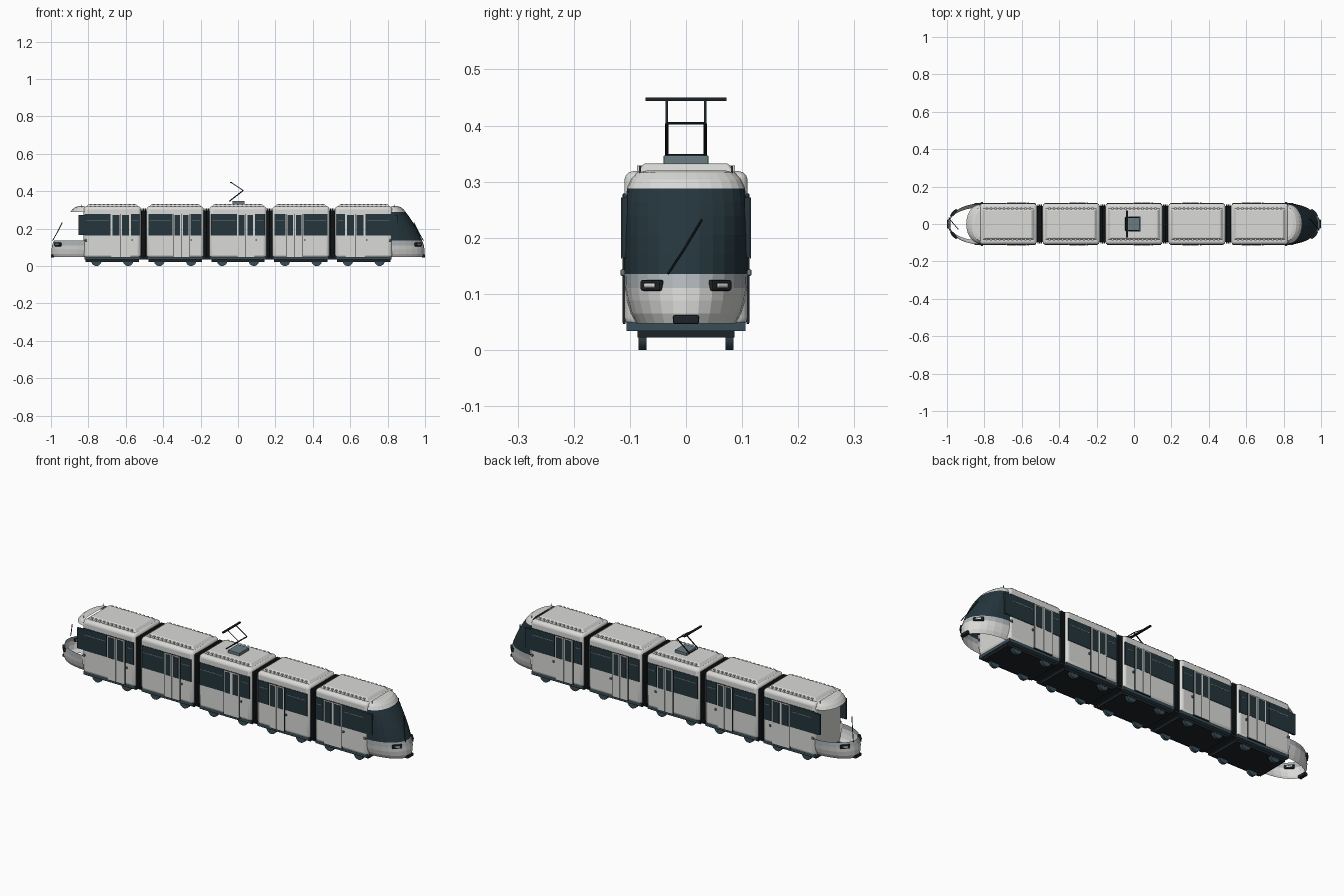
import bpy, bmesh, math
from mathutils import Vector, Matrix

if "Cube" in bpy.data.objects:
    bpy.data.objects.remove(bpy.data.objects["Cube"])


def material(name, r, g, b):
    m = bpy.data.materials.new(name)
    m.diffuse_color = (r, g, b, 1)
    m.use_nodes = True
    m.node_tree.nodes["Principled BSDF"].inputs["Base Color"].default_value = m.diffuse_color
    return m


WHITE = material("body white", .70, .70, .68)
GREY = material("band grey", .42, .46, .48)
GLASS = material("dark glass", .018, .036, .046)
BLACK = material("near black", .012, .017, .02)
SLATE = material("slate", .14, .20, .22)
TEAL = material("wheel slate", .04, .075, .095)


def finish(name, bm, mats, mirror=False, bevel=0, segments=2, smooth=False):
    me = bpy.data.meshes.new(name)
    bm.to_mesh(me)
    bm.free()
    ob = bpy.data.objects.new(name, me)
    bpy.context.collection.objects.link(ob)
    for m in mats:
        me.materials.append(m)
    if bevel:
        mod = ob.modifiers.new("bevel", 'BEVEL')
        mod.width, mod.segments = bevel, segments
    if mirror:
        mod = ob.modifiers.new("mirror", 'MIRROR')
        mod.use_axis = (False, True, False)
        mod.use_mirror_merge = False
    if smooth:
        bpy.context.view_layer.objects.active = ob
        ob.select_set(True)
        bpy.ops.object.shade_smooth_by_angle(angle=math.radians(35))
        ob.select_set(False)
    return ob


def boxes(name, items, mat, **kw):
    """Several boxes (x0, x1, y0, y1, z0, z1) in one part."""
    bm = bmesh.new()
    for x0, x1, y0, y1, z0, z1 in items:
        mtx = Matrix.Translation(((x0 + x1) / 2, (y0 + y1) / 2, (z0 + z1) / 2)) @ \
            Matrix.Diagonal((x1 - x0, y1 - y0, z1 - z0, 1))
        bmesh.ops.create_cube(bm, size=1, matrix=mtx)
    return finish(name, bm, [mat], **kw)


def rods(name, ends, radius, mat, mirror=False):
    """Thin round bars between pairs of points."""
    bm = bmesh.new()
    for a, b in ends:
        a, b = Vector(a), Vector(b)
        d = b - a
        mtx = Matrix.Translation((a + b) / 2) @ d.to_track_quat('Z', 'Y').to_matrix().to_4x4()
        bmesh.ops.create_cone(bm, cap_ends=True, segments=8, radius1=radius,
                              radius2=radius, depth=d.length, matrix=mtx)
    return finish(name, bm, [mat], mirror=mirror)


# Car bodies, sills, underframes and roof units
CARS = [-.672, -.336, 0, .336, .672]
H = .153
boxes("car_body", [(c - H, c + H, -.11, .11, .042, .319) for c in CARS], WHITE,
      bevel=.017, segments=3, smooth=True)
boxes("sill", [(c - H + .004, c + H - .004, -.106, .106, .034, .05) for c in CARS], TEAL)
boxes("underframe", [(c - H + .01, c + H - .01, -.086, .086, .022, .045) for c in CARS], BLACK)
bm = bmesh.new()
for c in CARS:
    res = bmesh.ops.create_cube(bm, size=1)
    for v in res["verts"]:
        s = .88 if v.co.z > 0 else 1
        v.co = Vector((c + v.co.x * .27 * (s + .05), v.co.y * .172 * s, .324 + v.co.z * .017))
finish("roof_unit", bm, [WHITE], bevel=.004)
boxes("roof_vents", [(c - .115 + i * .023 - .005, c - .115 + i * .023 + .005, .078, .087, .318, .329)
                     for c in CARS for i in range(11)], WHITE, mirror=True)

# Ribbed bellows between the cars
gaps = [(a + b) / 2 for a, b in zip(CARS, CARS[1:])]
boxes("bellows_core", [(g - .02, g + .02, -.095, .095, .035, .298) for g in gaps], BLACK)
boxes("bellows_rib", [(g + o - .003, g + o + .003, -.104, .104, .045, .307)
                      for g in gaps for o in (-.009, 0, .009)], BLACK)

# Wheels
rods("wheel", [((c + o, .070, .028), (c + o, .085, .028)) for c in CARS for o in (-.085, .085)],
     .028, TEAL, mirror=True)
bpy.data.objects["wheel"].data.clear_geometry()
bm = bmesh.new()
for c in CARS:
    for o in (-.085, .085):
        bmesh.ops.create_cone(bm, cap_ends=True, segments=20, radius1=.028, radius2=.028, depth=.015,
                              matrix=Matrix.Translation((c + o, .0775, .028)) @ Matrix.Rotation(math.pi / 2, 4, 'X'))
bpy.data.objects.remove(bpy.data.objects["wheel"])
finish("wheel", bm, [TEAL], mirror=True, smooth=True)


# Side windows and doors: outer half given on the left, reflected to the right
def both(spans):
    return spans + [(-b, -a) for a, b in spans]


windows = both([(-.818, -.682), (-.572, -.527), (-.478, -.350), (-.255, -.194)]) + [(-.145, -.006), (.091, .145)]
doors = both([(-.678, -.576), (-.346, -.259)]) + [(-.002, .087)]
boxes("side_window", [(a, b, .108, .1125, .163, .279) for a, b in windows], GLASS, mirror=True)
boxes("cab_side_window", [(a, b, .104, .1128, .165, .272) for a, b in both([(-.853, -.70)])],
      GLASS, mirror=True)
boxes("window_slider_rail", [(a + .008, b - .008, .112, .1135, .243, .247) for a, b in windows],
      SLATE, mirror=True)
boxes("door_seal", [(a - .002, b + .002, .108, .1125, .046, .279) for a, b in doors], BLACK, mirror=True)
leaves = []
for a, b in doors:
    m = (a + b) / 2
    leaves += [(a, m - .0012), (m + .0012, b)]
boxes("door_leaf", [(a, b, .109, .1145, .049, .277) for a, b in leaves], WHITE, mirror=True)
boxes("door_glass", [(a + .006, b - .006, .114, .1155, .135 + .028, .272) for a, b in leaves],
      GLASS, mirror=True)
boxes("door_button", [(b + .006, b + .014, .109, .116, .134, .143) for a, b in doors], SLATE, mirror=True)
boxes("side_lamp", [(s * .813 - .007, s * .813 + .007, .109, .117, .132, .144) for s in (-1, 1)],
      SLATE, mirror=True, bevel=.003)


# Cab shells: half-ellipse rings of (height, nose x, half width)
ROWS = [(.047, .990, .088), (.065, .997, .098), (.088, .997, .105), (.110, .994, .109), (.135, .985, .110),
        (.170, .970, .110), (.205, .952, .110), (.240, .931, .110), (.265, .914, .108), (.288, .897, .105),
        (.304, .884, .098), (.316, .868, .087), (.320, .850, .070)]


def shell(name, rows, side, cap=False, start=.822):
    bm = bmesh.new()
    n = 14
    rings = []
    for z, xf, yh in rows:
        ring = []
        for i in range(n + 1):
            t = math.pi * (i / n - .5)
            ring.append(bm.verts.new((side * (start + (xf - start) * math.cos(t)),
                                      side * yh * math.sin(t), z)))
        rings.append(ring)
    for lo, hi, row in zip(rings, rings[1:], rows):
        for i in range(n):
            f = bm.faces.new((lo[i], lo[i + 1], hi[i + 1], hi[i]))
            f.material_index = 1 if .105 < row[0] < .13 else 0
    if cap:
        bm.faces.new(rings[-1])
    return bm


for side, end in ((1, "front"), (-1, "rear")):
    finish(end + "_bumper", shell("b", ROWS[:5], side), [WHITE, GREY])
    finish(end + "_roof_cap", shell("r", ROWS[9:], side, cap=True), [WHITE])

    # Headlights wrapped onto the curved corners
    for name, w, h, t, mat in (("headlight_rim", .048, .020, .014, BLACK),
                               ("headlight_lamp", .028, .010, .018, WHITE)):
        bm = bmesh.new()
        bmesh.ops.create_cube(bm, size=1, matrix=Matrix.Translation((side * .963, .06, .115)) @
                              Matrix.Rotation(side * math.radians(42), 4, 'Z') @ Matrix.Diagonal((t, w, h, 1)))
        finish(end + "_" + name, bm, [mat], mirror=True, bevel=.004)

    # Coupler cover and wiper
    xs = sorted((side * .982, side * 1.0))
    boxes(end + "_coupler_cover", [(xs[0], xs[1], -.023, .023, .046, .062)], BLACK, bevel=.003)
    rods(end + "_wiper", [((side * .991, side * -.032, .136), (side * .966, side * -.003, .180)),
                          ((side * .966, side * -.003, .180), (side * .940, side * .028, .232))],
         .002, BLACK)
    rods(end + "_aerial", [((side * .835, .082, .30), (side * .835, .082, .328))], .0015, SLATE, mirror=True)
finish("windscreen", shell("w", ROWS[4:10], 1), [GLASS])

# Pantograph
boxes("pantograph_base", [(-.03, .036, -.04, .04, .330, .347)], SLATE, bevel=.002)
rods("pantograph_lower_arm", [((-.045, .034, .347), (.028, .034, .404))], .003, BLACK, mirror=True)
rods("pantograph_upper_arm", [((.028, .034, .404), (-.036, .034, .446))], .0022, TEAL, mirror=True)
rods("pantograph_cross_bar", [((.028, -.034, .404), (.028, .034, .404)),
                              ((-.045, -.034, .347), (-.045, .034, .347))], .0022, BLACK)
boxes("pantograph_contact_strip", [(-.043, -.033, -.072, .072, .444, .450)], BLACK)
